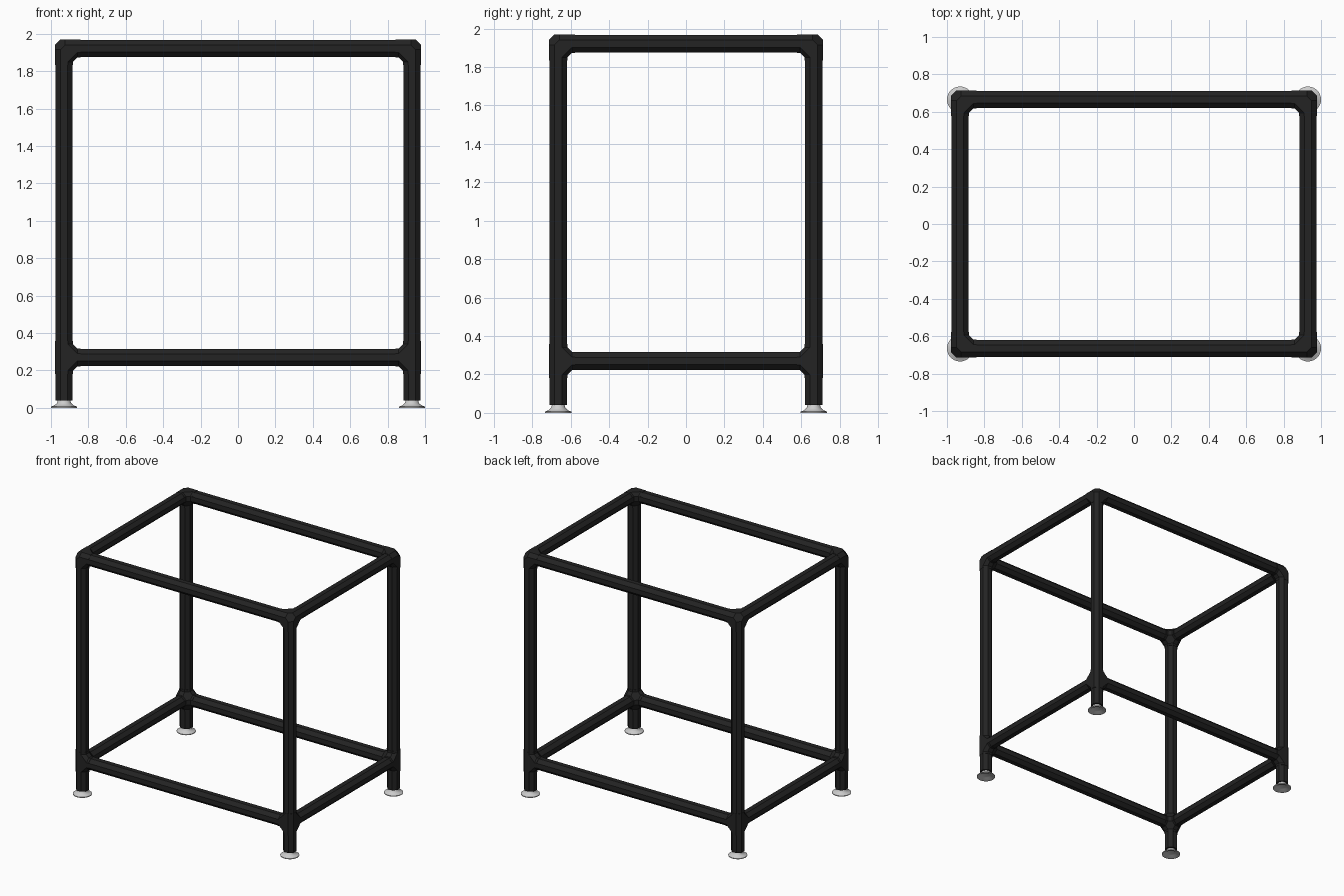
import bpy, bmesh, math
from mathutils import Vector

cube = bpy.data.objects.get("Cube")
if cube:
    bpy.data.objects.remove(cube, do_unlink=True)

PX, PY = 0.93, 0.665          # post centres
TOP, LOW = 1.921, 0.27        # rail heights
PIPE, FIT = 0.046, 0.048      # half widths of pipe and fitting
REACH, FILLET = 0.088, 0.071  # sleeve length, inner fillet start


def material(name, color, rough):
    m = bpy.data.materials.new(name)
    m.use_nodes = True
    m.diffuse_color = (*color, 1)
    bsdf = m.node_tree.nodes["Principled BSDF"]
    bsdf.inputs["Base Color"].default_value = (*color, 1)
    bsdf.inputs["Roughness"].default_value = rough
    return m


BLACK = material("black pipe", (0.017, 0.017, 0.017), 0.6)
GREY = material("light grey foot", (0.6, 0.6, 0.6), 0.4)


def make_object(name, bm, mat):
    bmesh.ops.recalc_face_normals(bm, faces=bm.faces)
    me = bpy.data.meshes.new(name)
    bm.to_mesh(me)
    bm.free()
    me.materials.append(mat)
    ob = bpy.data.objects.new(name, me)
    bpy.context.collection.objects.link(ob)
    return ob


def ring(bm, center, axis, offset, half):
    """Octagon with axis-aligned flats around one axis."""
    verts = []
    radius = half / math.cos(math.pi / 8)
    for i in range(8):
        a = math.pi / 8 + i * math.pi / 4
        p = Vector(center)
        p[axis] += offset
        p[(axis + 1) % 3] += radius * math.cos(a)
        p[(axis + 2) % 3] += radius * math.sin(a)
        verts.append(bm.verts.new(p))
    return verts


def tube(bm, center, axis, start, end, half):
    a = ring(bm, center, axis, start, half)
    b = ring(bm, center, axis, end, half)
    for i in range(8):
        j = (i + 1) % 8
        bm.faces.new((a[i], a[j], b[j], b[i]))
    bm.faces.new(a)
    bm.faces.new(b)


def pipe(name, center, axis, start, end):
    bm = bmesh.new()
    tube(bm, center, axis, start, end, PIPE)
    return make_object(name, bm, BLACK)


def fitting(name, center, arms):
    """Chamfered core plus one octagonal sleeve per (axis, sign) arm."""
    bm = bmesh.new()
    for axis, sign in arms:
        ring(bm, center, axis, sign * 0.006, FIT)
        ring(bm, center, axis, sign * FILLET, FIT)
    hull = bmesh.ops.convex_hull(bm, input=bm.verts[:])
    spare = {v for v in hull["geom_interior"] if isinstance(v, bmesh.types.BMVert)}
    bmesh.ops.delete(bm, geom=list(spare), context="VERTS")
    bmesh.ops.dissolve_limit(bm, angle_limit=0.01, verts=bm.verts[:], edges=bm.edges[:])
    for axis, sign in arms:
        tube(bm, center, axis, sign * 0.04, sign * REACH, FIT)
    return make_object(name, bm, BLACK)


def foot(name, x, y):
    """Lathed levelling foot with a hollow underside."""
    profile = [(0, 0.012), (0.035, 0.012), (0.055, 0), (0.07, 0), (0.07, 0.006),
               (0.05, 0.014), (0.037, 0.026), (0.032, 0.045), (0, 0.045)]
    bm = bmesh.new()
    verts = [bm.verts.new((x + r, y, z)) for r, z in profile]
    edges = [bm.edges.new(e) for e in zip(verts, verts[1:])]
    bmesh.ops.spin(bm, geom=verts + edges, cent=(x, y, 0), axis=(0, 0, 1),
                   angle=math.tau, steps=32)
    bmesh.ops.remove_doubles(bm, verts=bm.verts[:], dist=0.0001)
    ob = make_object(name, bm, GREY)
    bpy.ops.object.select_all(action="DESELECT")
    ob.select_set(True)
    bpy.context.view_layer.objects.active = ob
    bpy.ops.object.shade_smooth_by_angle(angle=math.radians(35))


# Posts, corner fittings and feet
for sx, side in ((1, "left"), (-1, "right")):
    for sy, end in ((-1, "front"), (1, "back")):
        tag = f"{end}_{side}"
        x, y = sx * PX, sy * PY
        pipe(f"post_{tag}", (x, y, 0), 2, 0.04, TOP - 0.06)
        inward = [(0, -sx), (1, -sy)]
        fitting(f"top_corner_{tag}", (x, y, TOP), inward + [(2, -1)])
        fitting(f"lower_joint_{tag}", (x, y, LOW), inward + [(2, -1), (2, 1)])
        foot(f"foot_{tag}", x, y)

# Horizontal rails
for z, level in ((TOP, "top"), (LOW, "lower")):
    for s, end, side in ((-1, "front", "right"), (1, "back", "left")):
        pipe(f"{level}_rail_{end}", (0, s * PY, z), 0, 0.06 - PX, PX - 0.06)
        pipe(f"{level}_rail_{side}", (s * PX, 0, z), 1, 0.06 - PY, PY - 0.06)
